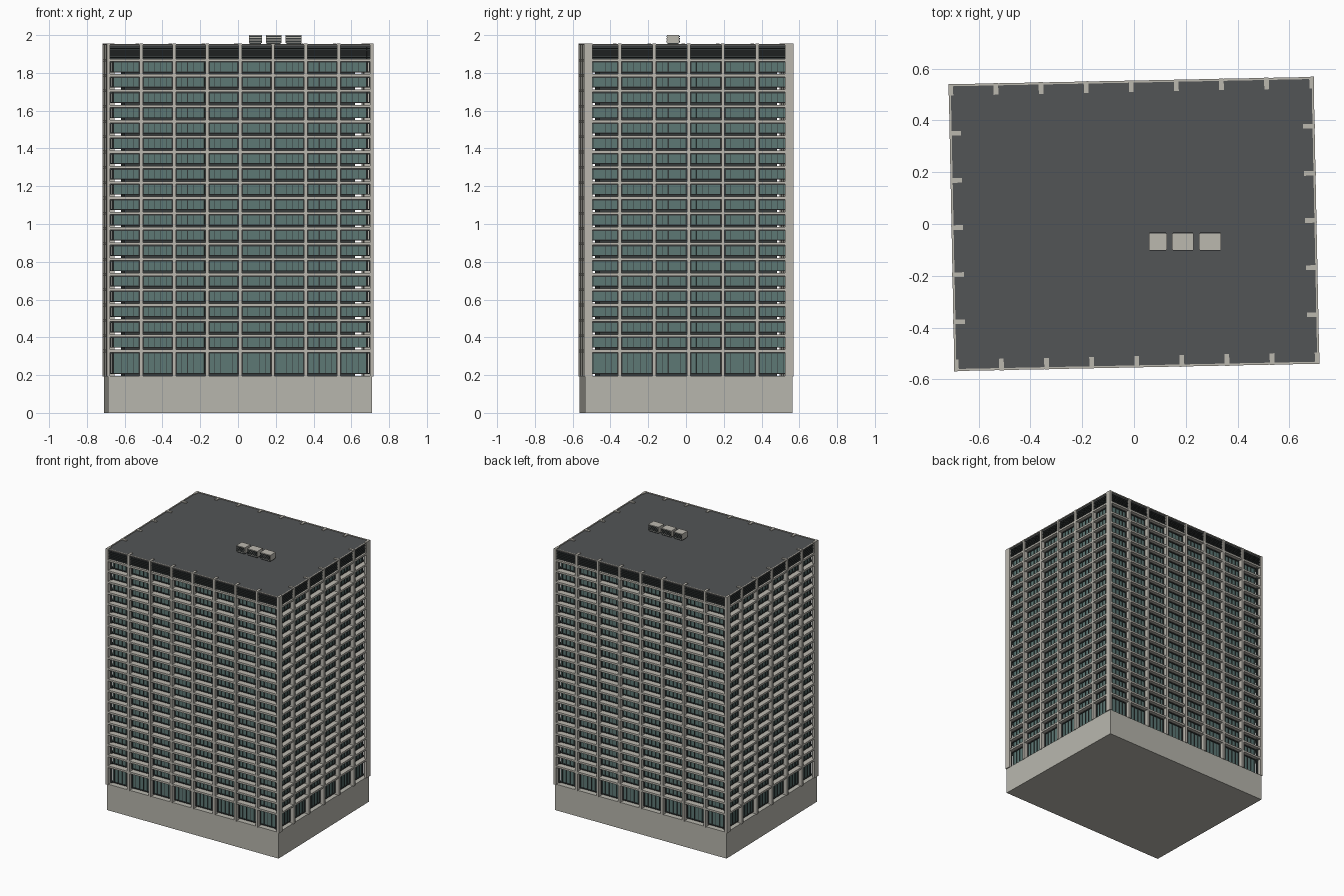
import bpy, bmesh
from math import radians
from mathutils import Matrix

if "Cube" in bpy.data.objects:
    bpy.data.objects.remove(bpy.data.objects["Cube"])

HX, HY = 0.706, 0.555            # outer half sizes of the tower
COL = 0.009                      # half column width
Z0, ZF, PITCH, NF = 0.195, 0.328, 0.081, 19
ZTOP = 1.955
TURN = Matrix.Rotation(radians(1.15), 4, 'Z')


def mat(name, rgb):
    m = bpy.data.materials.new(name)
    m.diffuse_color = (*rgb, 1)
    m.use_nodes = True
    m.node_tree.nodes["Principled BSDF"].inputs["Base Color"].default_value = m.diffuse_color
    return m


concrete = mat("concrete", (0.50, 0.48, 0.43))
stone = mat("base_stone", (0.48, 0.47, 0.42))
glass = mat("teal_glass", (0.11, 0.19, 0.18))
dark = mat("dark_metal", (0.035, 0.042, 0.042))
roofing = mat("roofing", (0.085, 0.09, 0.092))


class Part:
    """Collects boxes into one mesh object."""

    def __init__(self, name, material):
        self.name, self.material, self.bm = name, material, bmesh.new()

    def box(self, x0, x1, y0, y1, z0, z1):
        x0, x1 = sorted((x0, x1))
        y0, y1 = sorted((y0, y1))
        v = [self.bm.verts.new((x, y, z)) for z in (z0, z1)
             for x, y in ((x0, y0), (x1, y0), (x1, y1), (x0, y1))]
        self.bm.faces.new(v[3::-1])
        self.bm.faces.new(v[4:])
        for i in range(4):
            j = (i + 1) % 4
            self.bm.faces.new((v[i], v[j], v[j + 4], v[i + 4]))

    def on_side(self, k, u0, u1, d0, d1, z0, z1):
        """Box on facade k: u runs along it, d is the distance outward."""
        f = (lambda u, d: (u, -d), lambda u, d: (d, u),
             lambda u, d: (-u, d), lambda u, d: (-d, -u))[k]
        (xa, ya), (xb, yb) = f(u0, d0), f(u1, d1)
        self.box(xa, xb, ya, yb, z0, z1)

    def finish(self, turn=True):
        me = bpy.data.meshes.new(self.name)
        if turn:
            self.bm.transform(TURN)
        self.bm.to_mesh(me)
        self.bm.free()
        me.materials.append(self.material)
        ob = bpy.data.objects.new(self.name, me)
        bpy.context.collection.objects.link(ob)


# Plinth, inner core and floor plates
base = Part("base", stone)
base.box(-0.699, 0.699, -0.549, 0.549, 0, Z0)
base.finish()

core = Part("inner_core", dark)
core.box(-0.61, 0.61, -0.47, 0.47, Z0, 1.94)
core.finish()

slabs = Part("floor_slabs", concrete)
levels = [ZF + PITCH * i for i in range(NF + 1)]
for z in levels:
    slabs.box(-HX + .002, HX - .002, -HY + .002, HY - .002, z - .007, z + .007)
slabs.finish()

# Facade grid: columns, windows and top louvres on all four sides
columns = Part("columns", concrete)
panes = Part("window_panes", glass)
frames = Part("window_frames", dark)
louvres = Part("top_louvres", dark)
bottoms = [Z0] + [z + .007 for z in levels[:-1]]
tops = [z - .007 for z in levels]

for k in range(4):
    n, half, out = ((8, HX, HY), (6, HY, HX))[k % 2]
    end = half - COL
    step = 2 * end / n
    for i in range(n + 1):
        if k % 2 and i in (0, n):
            continue                      # corner columns made once
        u = -end + i * step
        columns.on_side(k, u - COL, u + COL, out - .045, out, Z0 - .003, ZTOP)
    for i in range(n):
        a = -end + i * step + COL
        b = a + step - 2 * COL
        d = out - .035
        # corner windows stop at the neighbouring side's glass
        ga = a + .017 if i == 0 else a
        gb = b - .017 if i == n - 1 else b
        for lo, hi in zip(bottoms, tops):
            lo += .010                    # open slot above each floor
            panes.on_side(k, ga, gb, d - .004, d, lo, hi)
            frames.on_side(k, a, b, d, d + .007, lo, lo + .005)
            frames.on_side(k, a, b, d, d + .007, hi - .006, hi)
            for u in (a, b - .006):
                frames.on_side(k, u, u + .006, d - .004, d + .007, lo, hi)
            for m in range(1, 5):
                u = a + (b - a) * m / 5
                w = .003 if (i in (2, 6) and m == 2) else .001
                frames.on_side(k, u - w, u + w, d, d + .005, lo, hi)
        # louvre slats with a backing panel
        louvres.on_side(k, a, b, out - .035, out - .025, tops[-1] + .014, 1.945)
        for s in range(6):
            z = 1.879 + s * .0118
            louvres.on_side(k, a, b, out - .026, out - .010, z, z + .006)
for p in (columns, panes, frames, louvres):
    p.finish()

# Roof deck and thin parapet rim
roof = Part("roof_deck", roofing)
roof.box(-HX + .009, HX - .009, -HY + .009, HY - .009, 1.938, 1.950)
roof.finish()

rim = Part("parapet_rim", concrete)
for k in range(4):
    half, out = ((HX - .001, HY), (HY - .009, HX))[k % 2]
    rim.on_side(k, -half, half, out - .009, out - .001, 1.948, ZTOP - .001)
rim.finish()

# Rooftop machinery: three boxes on skirts with slatted fronts and backs
units = Part("roof_units", concrete)
skirts = Part("roof_unit_skirts", dark)
for x0, x1 in ((.057, .127), (.147, .230), (.252, .337)):
    units.box(x0, x1, -.100, -.036, 1.958, 2.0)
    skirts.box(x0 + .004, x1 - .004, -.097, -.039, 1.948, 1.960)
    for s in range(4):
        z = 1.962 + s * .009
        skirts.box(x0 + .003, x1 - .003, -.103, -.099, z, z + .006)
        skirts.box(x0 + .003, x1 - .003, -.037, -.033, z, z + .006)
units.finish(False)
skirts.finish(False)
